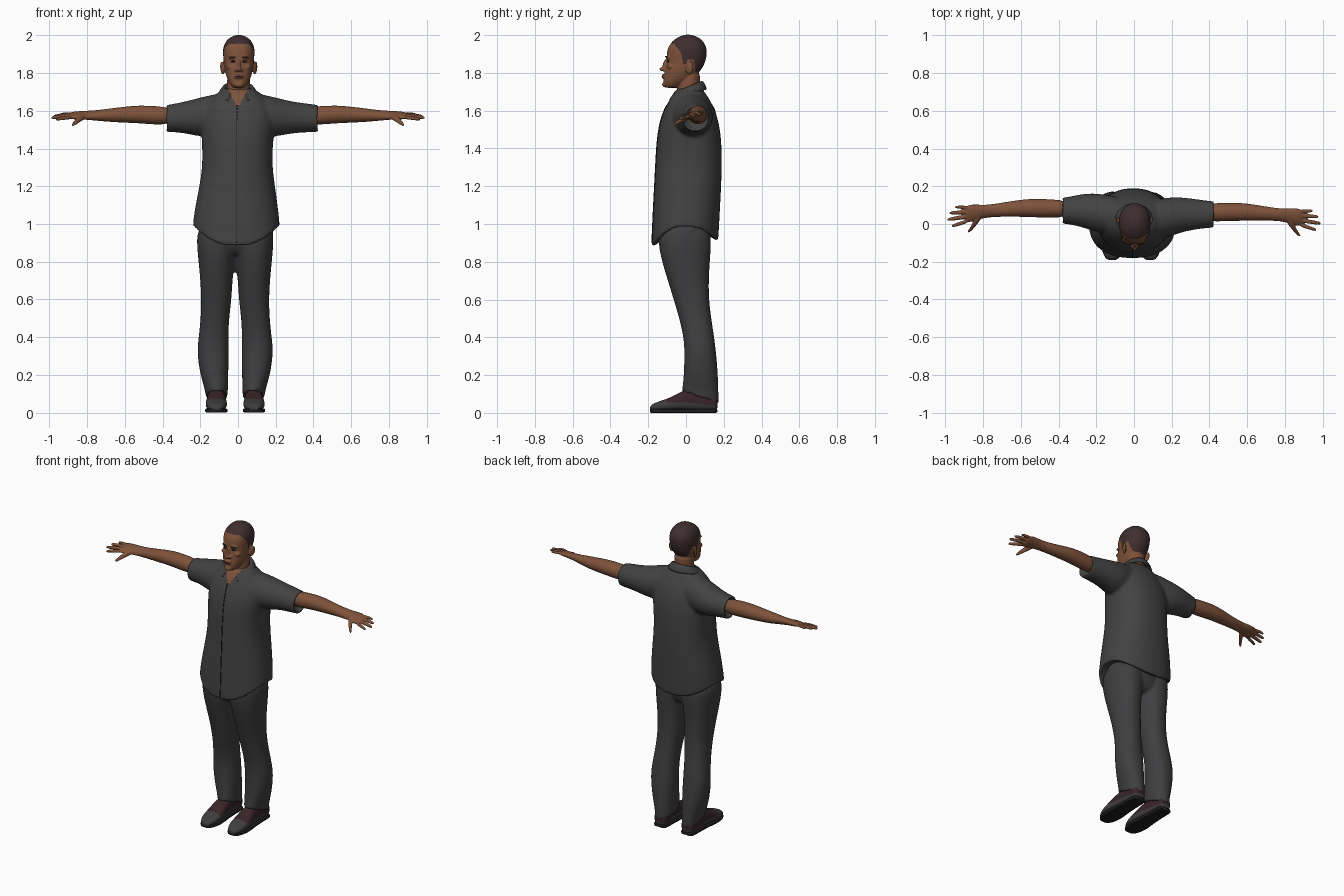
import bpy, bmesh, math
from mathutils import Vector, Matrix
from mathutils.bvhtree import BVHTree

if "Cube" in bpy.data.objects:
    bpy.data.objects.remove(bpy.data.objects["Cube"])


def mat(name, r, g, b):
    m = bpy.data.materials.new(name)
    m.diffuse_color = (r, g, b, 1)
    m.use_nodes = True
    m.node_tree.nodes["Principled BSDF"].inputs["Base Color"].default_value = m.diffuse_color
    return m


SHIRT = mat("charcoal shirt", 0.055, 0.055, 0.055)
TROUSER = mat("charcoal trousers", 0.05, 0.05, 0.053)
SKIN = mat("brown skin", 0.21, 0.085, 0.043)
HAIR = mat("dark brown hair", 0.05, 0.027, 0.029)
SHOE = mat("grey shoe", 0.05, 0.047, 0.047)
TRIM = mat("maroon shoe trim", 0.04, 0.018, 0.022)
DARK = mat("near black", 0.014, 0.012, 0.012)
LIP = mat("lips", 0.15, 0.055, 0.035)


def loft(bm, rings, n=24, p=2.0, warp=None):
    """Skin a closed tube through rings of (centre, u axis, v axis)."""
    rows = []
    for c, u, v in rings:
        row = []
        for i in range(n):
            a = 2 * math.pi * i / n
            co, si = math.cos(a), math.sin(a)
            k = Vector(c) + Vector(u) * math.copysign(abs(co) ** (2 / p), co) \
                + Vector(v) * math.copysign(abs(si) ** (2 / p), si)
            row.append(bm.verts.new(warp(k, si) if warp else k))
        rows.append(row)
    for a, b in zip(rows, rows[1:]):
        for i in range(n):
            j = (i + 1) % n
            bm.faces.new((a[i], a[j], b[j], b[i]))
    bm.faces.new(rows[0][::-1])
    bm.faces.new(rows[-1])


def zring(z, x0, x1, y0, y1, tilt=0.0):
    return ((x0 + x1) / 2, (y0 + y1) / 2, z), ((x1 - x0) / 2, 0, 0), (0, (y1 - y0) / 2, tilt)


def xring(x, y0, y1, z0, z1, tilt=0.0):
    return (x, (y0 + y1) / 2, (z0 + z1) / 2), (0, (y1 - y0) / 2, tilt), (0, 0, (z1 - z0) / 2)


def ball(bm, c, r, rot=(0, 0, 0)):
    m = Matrix.Translation(c)
    for a, ax in zip(rot, "XYZ"):
        m = m @ Matrix.Rotation(a, 4, ax)
    bmesh.ops.create_uvsphere(bm, u_segments=16, v_segments=10, radius=1,
                              matrix=m @ Matrix.Diagonal((*r, 1)))


def finish(name, bm, mats, subsurf=1, voxel=0, smooth=3, thick=0):
    bmesh.ops.recalc_face_normals(bm, faces=bm.faces)
    me = bpy.data.meshes.new(name)
    bm.to_mesh(me)
    bm.free()
    ob = bpy.data.objects.new(name, me)
    bpy.context.collection.objects.link(ob)
    for m in mats:
        me.materials.append(m)
    if thick:
        ob.modifiers.new("thickness", "SOLIDIFY").thickness = thick
        ob.modifiers["thickness"].offset = 0
    if subsurf:
        ob.modifiers.new("round", "SUBSURF").levels = subsurf
    if voxel:
        r = ob.modifiers.new("merge", "REMESH")
        r.mode, r.voxel_size = "VOXEL", voxel
        s = ob.modifiers.new("soften", "SMOOTH")
        s.factor, s.iterations = 0.5, smooth
    bpy.context.view_layer.objects.active = ob
    for m in list(ob.modifiers):
        bpy.ops.object.modifier_apply(modifier=m.name)
    ob.data.polygons.foreach_set("use_smooth", [True] * len(ob.data.polygons))
    return ob


def paint(ob, rule):
    for f in ob.data.polygons:
        f.material_index = rule(f.center)


def front_y(ob):
    tree = BVHTree.FromPolygons([v.co for v in ob.data.vertices],
                                [tuple(f.vertices) for f in ob.data.polygons])
    return lambda x, z: tree.ray_cast(Vector((x, -1, z)), Vector((0, 1, 0)))[0].y


# Shirt: torso with curved hem, plus two open sleeves
def hem(k, s):
    if k.z < 1.0:
        k.z += 0.02 - (0.105 if s < 0 else 0.075) * s * s
    return k


bm = bmesh.new()
TORSO = [(0.995, -.20, .18, -.14, .13), (0.967, -.225, .205, -.165, .155),
         (0.965, -.24, .222, -.182, .17), (0.975, -.24, .222, -.182, .172),
         (1.07, -.232, .215, -.174, .18), (1.2, -.205, .197, -.167, .187),
         (1.3, -.19, .183, -.162, .19), (1.4, -.19, .183, -.157, .19),
         (1.5, -.195, .195, -.147, .182), (1.58, -.19, .2, -.127, .163),
         (1.64, -.165, .175, -.098, .137), (1.69, -.115, .125, -.07, .105),
         (1.725, -.075, .08, -.045, .082)]
loft(bm, [zring(*r) for r in TORSO], 32, 2.3, hem)
for s, xe, dy in ((-1, .385, .01), (1, .43, -.01)):
    rows = [(.05, -.06, .13, 1.5, 1.70), (.12, -.07, .14, 1.47, 1.69),
            (.2, -.055, .155, 1.46, 1.672), (.28, -.025, .15, 1.482, 1.65),
            (xe - .03, -.01, .132, 1.487, 1.635), (xe, -.01, .131, 1.487, 1.632),
            (xe, .002, .12, 1.5, 1.62), (xe - .04, .005, .115, 1.505, 1.615)]
    loft(bm, [xring(s * x, a + dy, b + dy, c, d) for x, a, b, c, d in rows])
shirt = finish("shirt", bm, [SHIRT, SKIN], 2, 0.009, 5)
paint(shirt, lambda c: int(c.y < 0 and c.z > 1.63 and abs(c.x) < .01 + (c.z - 1.63) * .5))

# Front seam of the shirt
fy = front_y(shirt)
bm = bmesh.new()
prev = None
for i in range(41):
    z = 1.63 - i * (1.63 - 0.9) / 40
    pair = [bm.verts.new((x, fy(x, z) - .001, z)) for x in (-.008, -.004)]
    if prev:
        bm.faces.new((prev[0], prev[1], pair[1], pair[0]))
    prev = pair
finish("shirt_seam", bm, [DARK], 0, thick=.004)

# Folded collar, open at the front
bm = bmesh.new()
prev = None
for i in range(25):
    a = math.radians(-152 + 304 * i / 24)
    s, c = math.sin(a), math.cos(a)
    f = max(0, -c) ** 2
    col = [bm.verts.new(k) for k in (
        (.064 * s, .015 + .06 * c, 1.70 + .03 * c),
        (.072 * s, .014 + .07 * c, 1.735 + .03 * c),
        (.088 * s, .013 + .084 * c - .015 * f, 1.715 + .025 * c - .012 * f),
        (.104 * s, .012 + .098 * c - .026 * f, 1.69 + .02 * c - .032 * f))]
    if prev:
        for j in range(3):
            bm.faces.new((prev[j], prev[j + 1], col[j + 1], col[j]))
    prev = col
finish("collar", bm, [SHIRT], 1, thick=.008)

# Trousers: hips and two legs, mirrored about the stance centre
MID = -.015
bm = bmesh.new()
loft(bm, [zring(*r) for r in ((.82, -.13, .1, -.08, .09), (.87, -.2, .18, -.125, .12),
                              (.93, -.215, .195, -.145, .132), (1.04, -.2, .18, -.13, .13))])
LEG = [(1.0, .2, .0, -.14, .13), (.9, .205, -.008, -.15, .135), (.8, .195, .003, -.128, .127),
       (.7, .185, .014, -.097, .121), (.6, .18, .019, -.066, .122), (.5, .183, .032, -.036, .134),
       (.4, .194, .036, -.013, .15), (.32, .204, .034, -.008, .16), (.2, .186, .036, -.012, .17)]
for s in (-1, 1):
    rings = [zring(z, MID + s * i, MID + s * o, a, b) for z, o, i, a, b in LEG]
    rings += [zring(.13, MID + s * .038, MID + s * .163, -.018, .172, -.02),
              zring(.085, MID + s * .04, MID + s * .155, -.022, .174, -.03),
              zring(.08, MID + s * .04, MID + s * .153, -.02, .172, -.03),
              zring(.085, MID + s * .05, MID + s * .143, -.01, .16, -.03),
              zring(.11, MID + s * .055, MID + s * .138, .0, .15, -.03)]
    loft(bm, rings, 24, 2.2)
finish("trousers", bm, [TROUSER], 2, 0.009, 4)

# Shoes and soles
FOOT = [(-.192, .018, .03), (-.18, .036, .047), (-.14, .053, .062), (-.09, .058, .078),
        (-.04, .053, .105), (0, .047, .125), (.08, .043, .125), (.15, .044, .11), (.168, .034, .09)]
for s, side in ((-1, "right"), (1, "left")):
    x = MID + s * .1
    bm = bmesh.new()
    loft(bm, [((x, y, (h + .01) / 2), (w, 0, 0), (0, 0, (h - .01) / 2)) for y, w, h in FOOT], 24, 2.5)
    shoe = finish(side + "_shoe", bm, [SHOE, TRIM], 2)
    paint(shoe, lambda c: int(c.y > -.1 and c.z > .055 - .1 * c.y * (c.y > 0)))
    bm = bmesh.new()
    loft(bm, [((x, y, .011), (w + .003, 0, 0), (0, 0, .011)) for y, w, h in FOOT], 24, 6)
    finish(side + "_sole", bm, [DARK], 1)

# Arms with hands, fingers and thumb
ARM = [(.34, .06, 1.573, .045, .045), (.44, .062, 1.576, .049, .05), (.52, .065, 1.582, .05, .048),
       (.6, .064, 1.58, .046, .043), (.7, .056, 1.576, .037, .034), (.78, .048, 1.576, .033, .024),
       (.82, .044, 1.577, .039, .021), (.86, .038, 1.576, .047, .018), (.9, .03, 1.574, .047, .014)]
FINGERS = [(-.036, .968, -.052, .0105), (-.012, .992, -.017, .0112),
           (.013, .98, .018, .0108), (.036, .95, .05, .0092)]
for s, dy, side in ((-1, .02, "right"), (1, 0, "left")):
    bm = bmesh.new()
    loft(bm, [xring(s * x, y + dy - a, y + dy + a, z - b, z + b, .25 * a * (x > .75))
              for x, y, z, a, b in ARM])
    for y0, tip, y1, r in FINGERS:
        rings = []
        for t, k in ((0, 1), (.3, 1.05), (.6, 1), (.9, .85), (1, .45)):
            y, z = y0 + (y1 - y0) * t, 1.575 - .008 * t * t
            rings.append(((s * (.88 + (tip - .88) * t), .032 - .012 * t + dy + y, z + .25 * y),
                          (0, r * k, 0), (0, 0, r * k)))
        loft(bm, rings, 12)
    loft(bm, [((s * x, y + dy, z), (r, 0, 0), (0, 0, r)) for x, y, z, r in (
        (.815, .03, 1.575, .018), (.835, -.005, 1.562, .017), (.855, -.035, 1.545, .013),
        (.873, -.058, 1.528, .010), (.879, -.066, 1.523, .005))], 12)
    finish(side + "_arm", bm, [SKIN], 1, 0.0045, 2)

# Head: skull, neck, nose, brow, cheeks, lips and ears merged into one skin
CX = .004
HEAD = [(1.72, .024, -.108, -.05), (1.728, .036, -.117, -.03), (1.745, .049, -.121, .0),
        (1.77, .062, -.118, .035), (1.8, .071, -.114, .068), (1.83, .077, -.109, .09),
        (1.86, .08, -.1, .103), (1.89, .083, -.104, .110), (1.92, .085, -.1, .112),
        (1.95, .080, -.088, .103), (1.978, .063, -.063, .083), (1.995, .037, -.03, .053),
        (2.003, .012, -.003, .023)]
bm = bmesh.new()
loft(bm, [zring(z, CX - w, CX + w, a, b) for z, w, a, b in HEAD], 28, 2.25)
loft(bm, [zring(1.6, -.075, .08, -.05, .09), zring(1.68, -.06, .066, -.05, .076),
          zring(1.75, -.058, .064, -.045, .072), zring(1.82, -.06, .066, -.03, .08)])
ball(bm, (CX, -.122, 1.82), (.014, .02, .012))
ball(bm, (CX, -.111, 1.843), (.010, .013, .034), (-.25, 0, 0))
ball(bm, (CX, -.118, 1.777), (.027, .012, .006))
ball(bm, (CX, -.117, 1.787), (.024, .013, .006))
ball(bm, (CX, -.114, 1.738), (.024, .013, .014))
for s in (-1, 1):
    ball(bm, (CX + s * .015, -.113, 1.816), (.009, .012, .009))
    ball(bm, (CX + s * .028, -.092, 1.882), (.026, .015, .010))
    ball(bm, (CX + s * .047, -.078, 1.833), (.02, .022, .016))
    ball(bm, (CX + s * .087, .018, 1.827), (.009, .023, .036), (-.12, s * .12, -s * .35))
head = finish("head", bm, [SKIN, HAIR, LIP], 1, 0.0045, 4)

LINE = [(-.2, 1.957), (-.065, 1.955), (-.025, 1.905), (-.013, 1.845), (.0, 1.845),
        (.008, 1.868), (.042, 1.868), (.052, 1.805), (.2, 1.775)]


def head_colour(c):
    if c.y < -.1 and abs(c.x - CX) < .027 and 1.772 < c.z < 1.792:
        return 2
    if abs(c.x - CX) > .087 and c.z < 1.865:
        return 0
    for (ya, za), (yb, zb) in zip(LINE, LINE[1:]):
        if ya <= c.y < yb:
            return int(c.z > za + (zb - za) * (c.y - ya) / (yb - ya))
    return 0


paint(head, head_colour)

# Eyes, eyebrows and mouth line set on the face
fy = front_y(head)
for s, side in ((-1, "right"), (1, "left")):
    for part, x, z, r, m in (("eye", .031, 1.861, (.013, .004, .0055), DARK),
                             ("eyebrow", .033, 1.885, (.02, .004, .004), HAIR)):
        bm = bmesh.new()
        ball(bm, (CX + s * x, fy(CX + s * x, z), z), r, (0, s * .08, s * .3))
        finish(side + "_" + part, bm, [m], 0)
bm = bmesh.new()
ball(bm, (CX, fy(CX, 1.782) + .001, 1.782), (.022, .003, .0015))
finish("mouth_line", bm, [DARK], 0)
